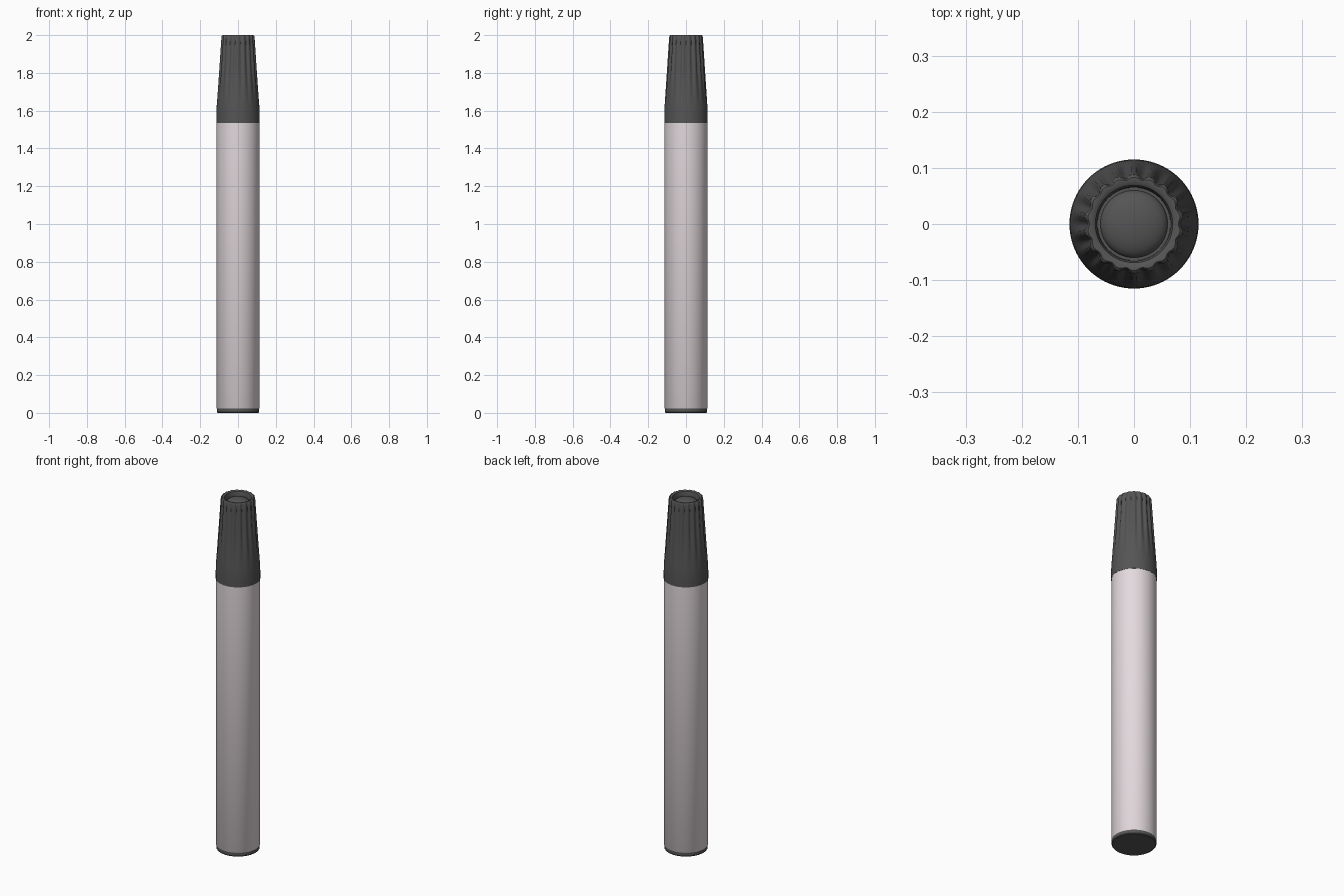
import bpy, bmesh, math

if "Cube" in bpy.data.objects:
    bpy.data.objects.remove(bpy.data.objects["Cube"])

SEG = 144      # steps around the axis
FLUTES = 18    # grip grooves around the cap


def material(name, rgb):
    m = bpy.data.materials.new(name)
    m.diffuse_color = (*rgb, 1)
    m.use_nodes = True
    m.node_tree.nodes["Principled BSDF"].inputs["Base Color"].default_value = m.diffuse_color
    return m


def lathe(name, profile, mat, seg=SEG):
    """Spin (radius, z, flute depth) points about z; radius 0 makes a pole."""
    bm = bmesh.new()
    rings = []
    for r, z, d in profile:
        if r == 0:
            rings.append([bm.verts.new((0, 0, z))] * seg)
            continue
        ring = []
        for i in range(seg):
            a = math.tau * i / seg
            rr = r - d * (0.5 + 0.5 * math.cos(FLUTES * a)) ** 1.3
            ring.append(bm.verts.new((rr * math.cos(a), rr * math.sin(a), z)))
        rings.append(ring)
    for lo, hi in zip(rings, rings[1:]):
        for i in range(seg):
            j = (i + 1) % seg
            bm.faces.new(list(dict.fromkeys((lo[i], lo[j], hi[j], hi[i]))))
    bmesh.ops.recalc_face_normals(bm, faces=bm.faces)
    me = bpy.data.meshes.new(name)
    bm.to_mesh(me)
    bm.free()
    ob = bpy.data.objects.new(name, me)
    bpy.context.collection.objects.link(ob)
    me.materials.append(mat)
    bpy.ops.object.select_all(action='DESELECT')
    ob.select_set(True)
    bpy.context.view_layer.objects.active = ob
    bpy.ops.object.shade_smooth_by_angle(angle=math.radians(35))
    return ob


dark = material("dark_plastic", (0.09, 0.09, 0.09))
pale = material("pale_barrel", (0.77, 0.70, 0.73))

# End plug at the foot
lathe("end_plug", [(0, 0, 0), (0.109, 0, 0), (0.112, 0.004, 0),
                   (0.112, 0.022, 0), (0, 0.022, 0)], dark)

# Barrel
lathe("barrel", [(0, 0.022, 0), (0.112, 0.022, 0), (0.114, 0.025, 0),
                 (0.114, 1.535, 0), (0, 1.535, 0)], pale)

# Cap: plain collar, then tapering fluted wall
cap = [(0, 1.535, 0), (0.115, 1.535, 0), (0.115, 1.575, 0), (0.1135, 1.62, 0)]
for k in range(1, 13):
    t = k / 12
    cap.append((0.1135 - 0.0245 * t, 1.62 + 0.37 * t, 0.007 * min(1, t * 1.8)))
# Rounded rim and recess with a domed button
cap += [(0.087, 1.997, 0.006), (0.083, 2.0, 0.004), (0.075, 2.0, 0),
        (0.069, 1.996, 0), (0.066, 1.988, 0), (0.065, 1.965, 0), (0.060, 1.965, 0)]
for k in range(1, 9):
    a = math.pi / 2 * k / 8
    cap.append((0.060 * math.cos(a) if k < 8 else 0, 1.965 + 0.025 * math.sin(a), 0))
lathe("fluted_cap", cap, dark)
